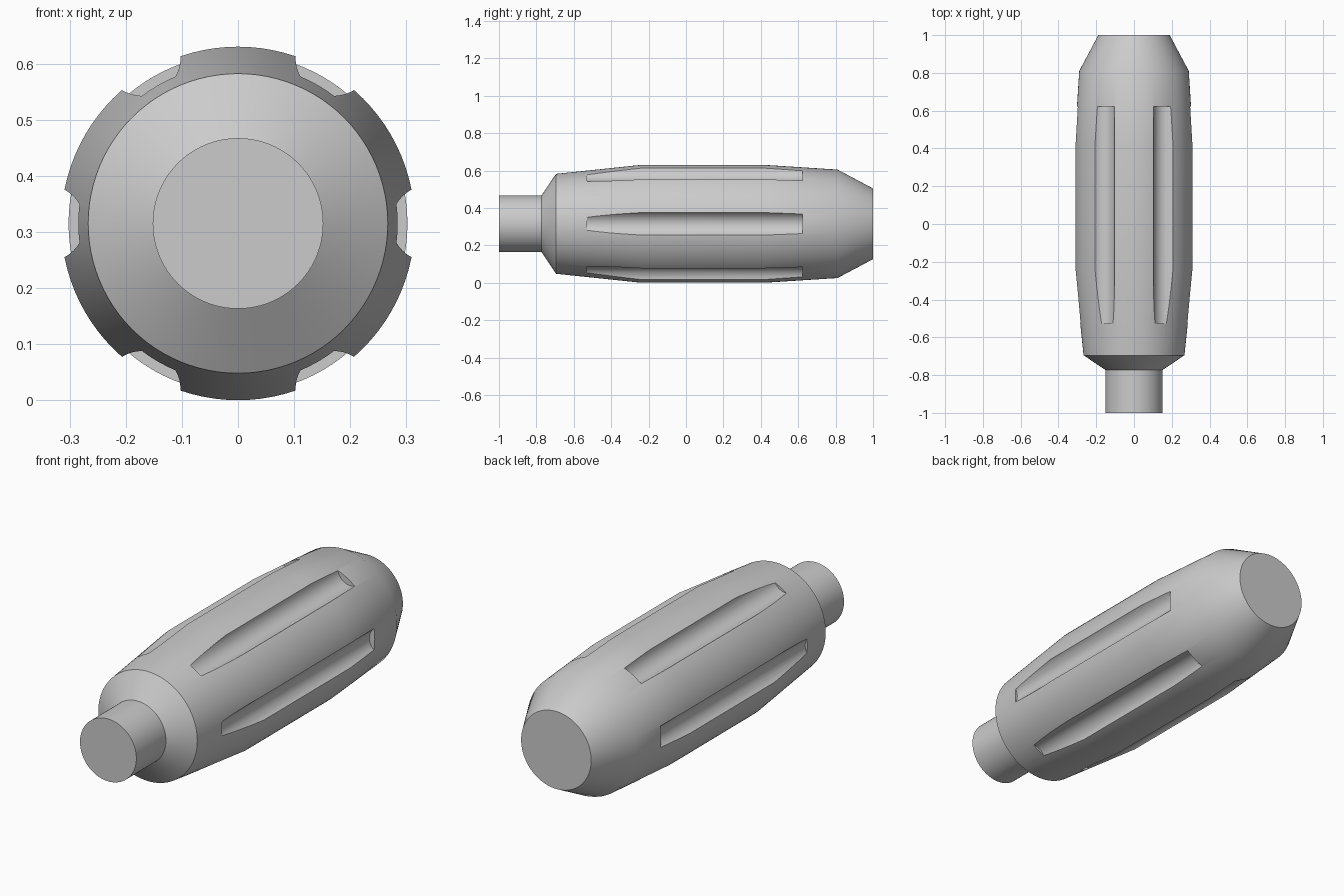
import bpy, bmesh, math
from mathutils import Matrix, Vector

if "Cube" in bpy.data.objects:
    bpy.data.objects.remove(bpy.data.objects["Cube"], do_unlink=True)

AXIS_Z = 0.315
SEGMENTS = 96

grey = bpy.data.materials.new("plain grey")
grey.use_nodes = True
grey.diffuse_color = (0.6, 0.6, 0.6, 1)
grey.node_tree.nodes["Principled BSDF"].inputs["Base Color"].default_value = (0.6, 0.6, 0.6, 1)


def add_object(name, bm):
    bmesh.ops.recalc_face_normals(bm, faces=bm.faces)
    mesh = bpy.data.meshes.new(name)
    bm.to_mesh(mesh)
    bm.free()
    mesh.materials.append(grey)
    obj = bpy.data.objects.new(name, mesh)
    bpy.context.collection.objects.link(obj)
    return obj


def lathe(name, profile):
    """Revolve (y, radius) points around the long axis and cap both ends."""
    bm = bmesh.new()
    rings = []
    for y, r in profile:
        angles = [math.tau * i / SEGMENTS for i in range(SEGMENTS)]
        rings.append([bm.verts.new((r * math.cos(a), y, AXIS_Z + r * math.sin(a))) for a in angles])
    for a, b in zip(rings, rings[1:]):
        for i in range(SEGMENTS):
            j = (i + 1) % SEGMENTS
            bm.faces.new((a[i], a[j], b[j], b[i]))
    bm.faces.new(rings[0])
    bm.faces.new(rings[-1])
    return add_object(name, bm)


# Turned body with a narrow front shank
handle = lathe("grip_handle", [
    (-1, 0.152), (-0.772, 0.152), (-0.695, 0.267), (-0.24, 0.315),
    (0.42, 0.315), (0.81, 0.29), (1, 0.189)])

# Six round-bottomed finger grooves
GROOVE_START, GROOVE_END = -0.528, 0.622
bm = bmesh.new()
for k in range(6):
    angle = k * math.tau / 6
    centre = Vector((0.341 * math.cos(angle), (GROOVE_START + GROOVE_END) / 2,
                     AXIS_Z + 0.341 * math.sin(angle)))
    bmesh.ops.create_cone(
        bm, cap_ends=True, segments=48, radius1=0.068, radius2=0.068,
        depth=GROOVE_END - GROOVE_START,
        matrix=Matrix.Translation(centre) @ Matrix.Rotation(math.pi / 2, 4, "X"))
cutter = add_object("groove_cutter", bm)
cutter.hide_render = True

cut = handle.modifiers.new("grooves", "BOOLEAN")
cut.operation = "DIFFERENCE"
cut.solver = "EXACT"
cut.object = cutter

bpy.ops.object.select_all(action="DESELECT")
handle.select_set(True)
bpy.context.view_layer.objects.active = handle
bpy.ops.object.modifier_apply(modifier=cut.name)
bpy.data.objects.remove(cutter, do_unlink=True)
bpy.ops.object.shade_smooth_by_angle(angle=math.radians(30))
